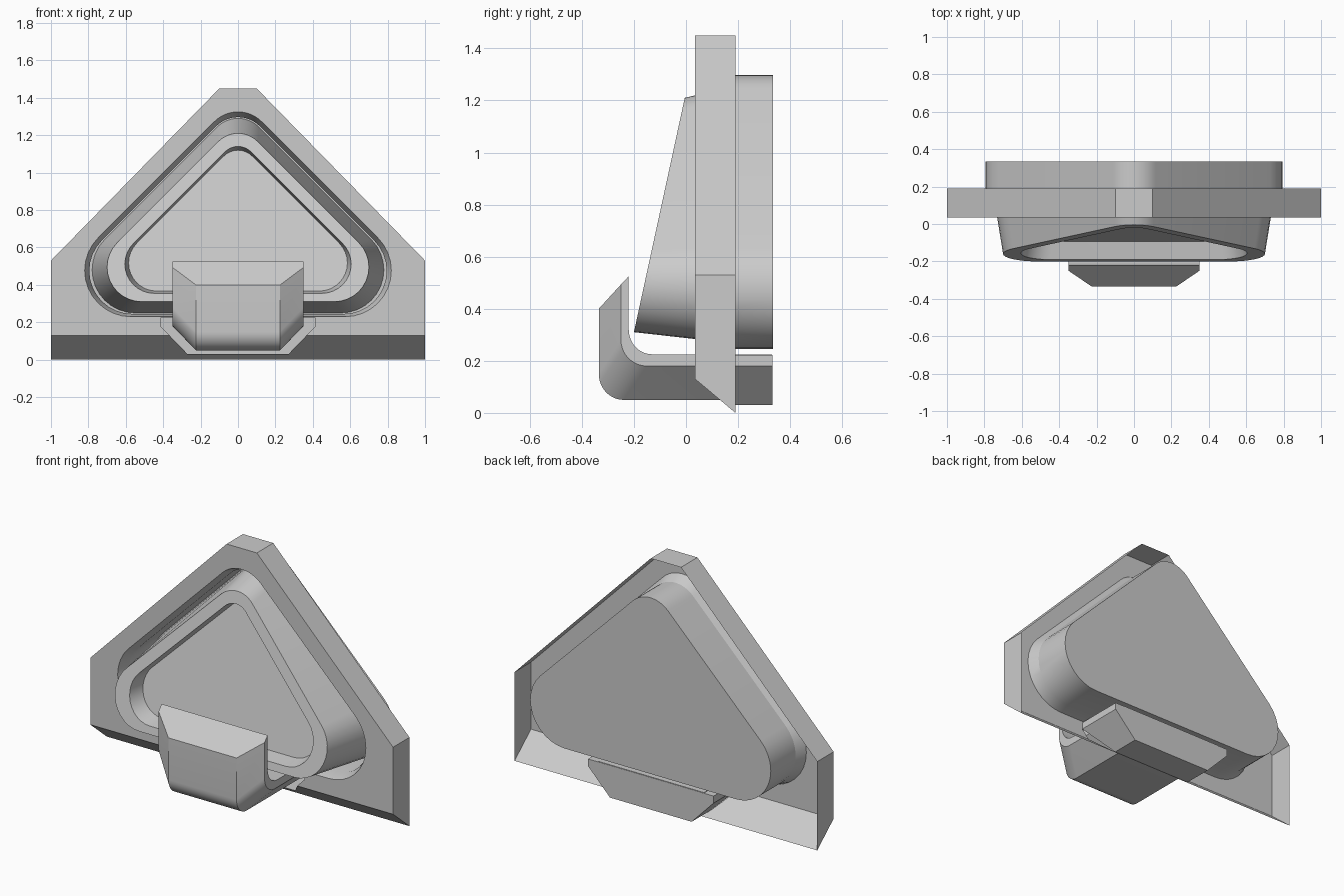
import bpy, bmesh
from math import sin, cos, radians, sqrt

if "Cube" in bpy.data.objects:
    bpy.data.objects.remove(bpy.data.objects["Cube"])


def finish(name, bm, recalc=True):
    bmesh.ops.remove_doubles(bm, verts=bm.verts, dist=1e-5)
    bmesh.ops.dissolve_degenerate(bm, edges=bm.edges, dist=1e-5)
    if recalc:
        bmesh.ops.recalc_face_normals(bm, faces=bm.faces)
    mesh = bpy.data.meshes.new(name)
    bm.to_mesh(mesh)
    bm.free()
    ob = bpy.data.objects.new(name, mesh)
    bpy.context.collection.objects.link(ob)
    bpy.ops.object.select_all(action='DESELECT')
    ob.select_set(True)
    bpy.context.view_layer.objects.active = ob
    bpy.ops.object.shade_smooth_by_angle(angle=radians(20))
    return ob


def loft(bm, loops, cap_start=False, cap_end=False):
    """Join closed point loops of equal length with quads."""
    rings = [[bm.verts.new(p) for p in loop] for loop in loops]
    n = len(rings[0])
    for a, b in zip(rings, rings[1:]):
        for i in range(n):
            j = (i + 1) % n
            bm.faces.new((a[i], a[j], b[j], b[i]))
    if cap_start:
        bm.faces.new(rings[0][::-1])
    if cap_end:
        bm.faces.new(rings[-1])


def rounded_triangle(w, zb, zt, r, steps=12):
    """Right-angled triangle outline in xz: half width, bottom, top, corner radius."""
    rt = (w + zb + sqrt(2) * r - zt) / (sqrt(2) - 1)
    arcs = [(w - r, zb + r, r, -90, 45), (0, zt - rt, rt, 45, 135),
            (r - w, zb + r, r, 135, 270)]
    return [(cx + rad * cos(radians(a0 + (a1 - a0) * i / steps)),
             cz + rad * sin(radians(a0 + (a1 - a0) * i / steps)))
            for cx, cz, rad, a0, a1 in arcs for i in range(steps + 1)]


def at_y(loop, y):
    return [(x, y(z) if callable(y) else y, z) for x, z in loop]


def plate_y(z):
    return 0.035 + max(0, 0.13 - z) / 0.13 * 0.155


def slant(z):
    return -0.2 + (z - 0.31) * 0.217


outline = [(-1, 0), (1, 0), (1, .13), (1, .53), (.1, 1.45),
           (-.1, 1.45), (-1, .53), (-1, .13)]
opening = rounded_triangle(.82, .23, 1.325, .247)
slot = [(-.27, .03), (.27, .03), (.415, .18), (.415, .222),
        (-.415, .222), (-.415, .18)]

# Mounting plate: pierced front sheet with chamfered foot, open at the back
bm = bmesh.new()
for loop in (outline, opening, slot):
    vs = [bm.verts.new(p) for p in at_y(loop, 0)]
    for i, v in enumerate(vs):
        bm.edges.new((v, vs[i - 1]))
bmesh.ops.triangle_fill(bm, use_beauty=True, edges=bm.edges[:], normal=(0, -1, 0))
bmesh.ops.bisect_plane(bm, geom=bm.verts[:] + bm.edges[:] + bm.faces[:],
                       plane_co=(0, 0, .13), plane_no=(0, 0, 1))
for v in bm.verts:
    v.co.y = plate_y(v.co.z)
loft(bm, [at_y(outline, plate_y), at_y(outline, .19)])
finish("mounting_plate", bm)

# Rear housing: flared lip at the plate opening, closed back
bm = bmesh.new()
back = rounded_triangle(.795, .245, 1.297, .23)
loft(bm, [at_y(opening, .035), at_y(back, .1), at_y(back, .335)], cap_end=True)
finish("rear_housing", bm)

# Socket body: tapered wall, slanted rim, recessed panel
bm = bmesh.new()
inner = rounded_triangle(.605, .355, 1.14, .156)
floor = rounded_triangle(.585, .367, 1.12, .15)
loft(bm, [at_y(rounded_triangle(.78, .25, 1.29, .23), .334),
          at_y(rounded_triangle(.70, .31, 1.21, .185), slant),
          at_y(inner, slant),
          at_y(floor, lambda z: slant(z) + .095)], cap_end=True)
finish("socket_body", bm)

# Latch housing: pocket behind the slot
bm = bmesh.new()
loft(bm, [at_y(slot, plate_y), at_y(slot, .332)], cap_end=True)
finish("latch_housing", bm)


# Latch hook: bevelled section following a bent path
def hook_path(y, top, z_arc, y_arc, z, steps=10):
    pts = [(y, top)]
    for i in range(steps + 1):
        a = radians(90 * i / steps)
        pts.append((y_arc + (y - y_arc) * cos(a), z_arc + (z - z_arc) * sin(a)))
    return pts + [(.33, z)]


paths = [(.35, hook_path(-.22, .525, .32, -.13, .225)),
         (.35, hook_path(-.25, .493, .28, -.15, .18)),
         (.225, hook_path(-.335, .40, .15, -.24, .05))]
columns = [(x, p) for x, p in paths] + [(-x, p) for x, p in reversed(paths)]
bm = bmesh.new()
loft(bm, [[(x, *p[i]) for x, p in columns] for i in range(len(paths[0][1]))],
     cap_start=True, cap_end=True)
finish("latch_hook", bm)
